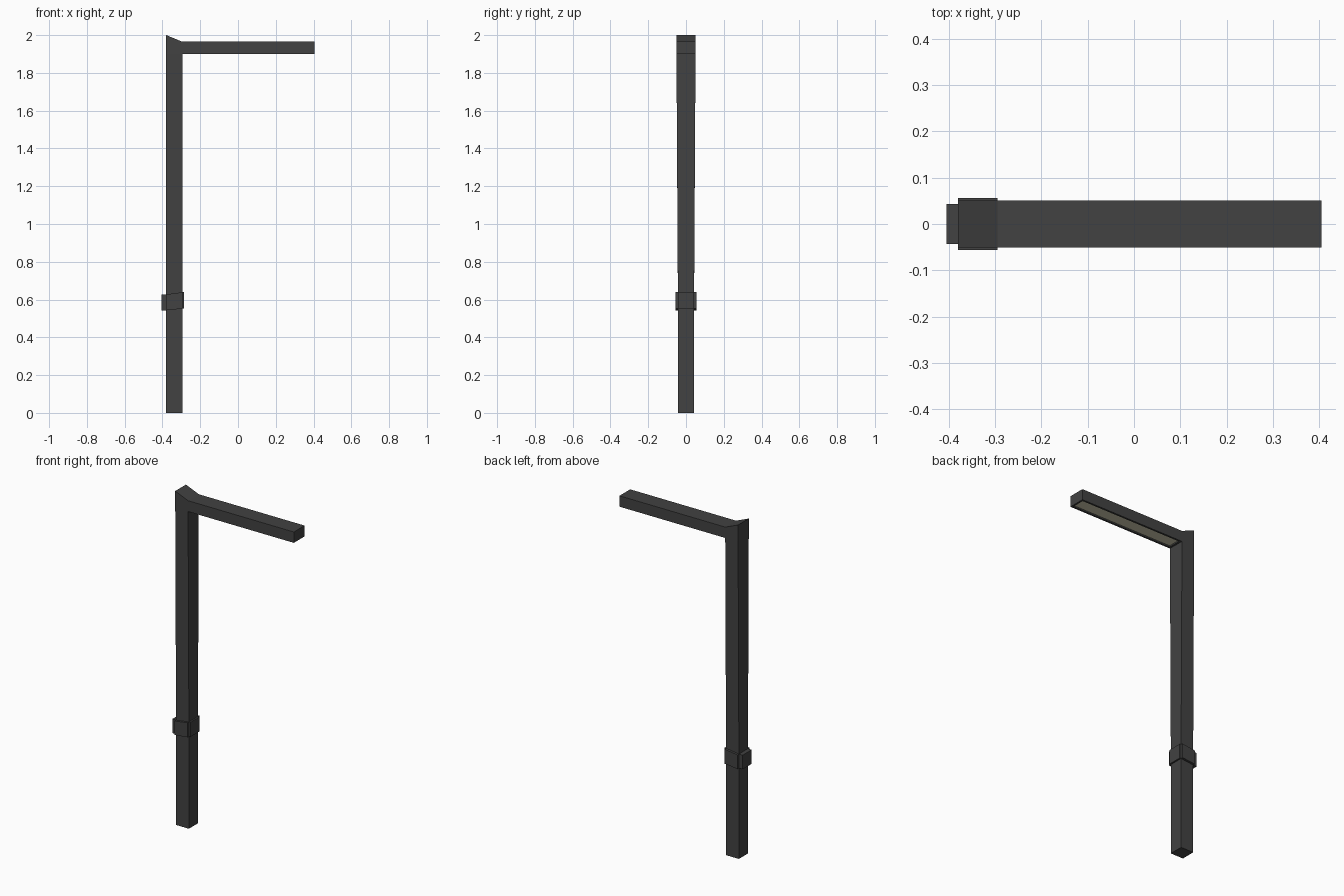
import bpy, bmesh
from mathutils import Vector

if "Cube" in bpy.data.objects:
    bpy.data.objects.remove(bpy.data.objects["Cube"])

XL, XR, TIP = -0.38, -0.295, 0.405   # post sides and arm tip

# (z on left side, z on right side, half depth) for each ring of the post
RINGS = [
    (0.0, 0.0, 0.043),
    (0.543, 0.552, 0.043),
    (0.627, 0.639, 0.043),
    (1.9, 1.9, 0.0505),
    (2.0, 1.965, 0.0505),
]

bm = bmesh.new()


def extrude(face, offset):
    new = bmesh.ops.extrude_discrete_faces(bm, faces=[face])["faces"][0]
    bmesh.ops.translate(bm, verts=new.verts, vec=Vector(offset))
    return new


# post: stacked rings; side order is front, right, back, left
rings = [[bm.verts.new(p) for p in ((XL, -h, zl), (XR, -h, zr), (XR, h, zr), (XL, h, zl))]
         for zl, zr, h in RINGS]
sides = []
for a, b in zip(rings, rings[1:]):
    sides.append([bm.faces.new((a[i], a[(i + 1) % 4], b[(i + 1) % 4], b[i])) for i in range(4)])
bm.faces.new(rings[0][::-1])
bm.faces.new(rings[-1])

# arm: pulled out of the top right face
arm_end = extrude(sides[3][1], (TIP - XR, 0, 0))

# collar: four separate pads around the post
for face, offset in zip(sides[1], ((0, -0.0135, 0), (0.01, 0, 0), (0, 0.0135, 0), (-0.025, 0, 0))):
    extrude(face, offset)

# light panel: recessed into the underside of the arm
bmesh.ops.recalc_face_normals(bm, faces=bm.faces)
under = next(f for f in bm.faces if f.normal.z < -0.9 and f.calc_center_median().x > -0.2)
bmesh.ops.inset_region(bm, faces=[under], thickness=0.016)
panel = extrude(under, (0, 0, 0.008))
panel.material_index = 1
bm.normal_update()

mesh = bpy.data.meshes.new("lamp_post")
bm.to_mesh(mesh)
bm.free()
lamp = bpy.data.objects.new("lamp_post", mesh)
bpy.context.collection.objects.link(lamp)

for name, color in (("dark_metal", (0.054, 0.054, 0.054, 1)), ("light_panel", (0.65, 0.62, 0.45, 1))):
    mat = bpy.data.materials.new(name)
    mat.diffuse_color = color
    mat.use_nodes = True
    mat.node_tree.nodes["Principled BSDF"].inputs["Base Color"].default_value = mat.diffuse_color
    mesh.materials.append(mat)
